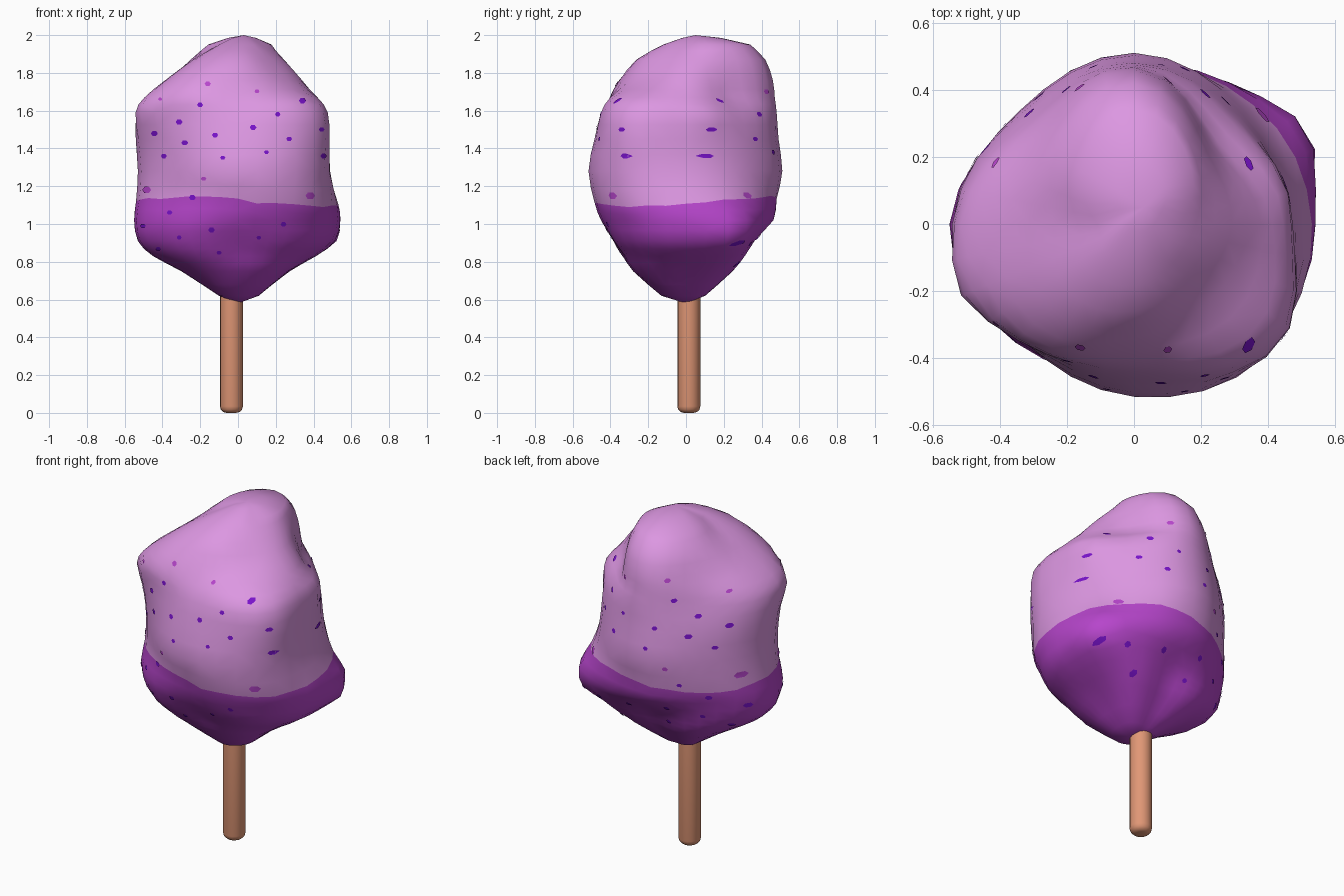
import bpy, bmesh, math, random
from mathutils import Vector
from mathutils.bvhtree import BVHTree

if "Cube" in bpy.data.objects:
    bpy.data.objects.remove(bpy.data.objects["Cube"])

random.seed(4)


def material(name, rgb):
    m = bpy.data.materials.new(name)
    m.diffuse_color = (*rgb, 1)
    m.use_nodes = True
    m.node_tree.nodes["Principled BSDF"].inputs["Base Color"].default_value = m.diffuse_color
    return m


PINK = material("light pink", (0.72, 0.31, 0.76))
PURPLE = material("purple", (0.47, 0.06, 0.60))
VIOLET = material("violet", (0.19, 0.006, 0.60))
WOOD = material("wood", (0.75, 0.31, 0.18))


def make_object(name, bm, mats, angle=50):
    mesh = bpy.data.meshes.new(name)
    bm.to_mesh(mesh)
    ob = bpy.data.objects.new(name, mesh)
    bpy.context.collection.objects.link(ob)
    for m in mats:
        mesh.materials.append(m)
    bpy.ops.object.select_all(action='DESELECT')
    ob.select_set(True)
    bpy.context.view_layer.objects.active = ob
    bpy.ops.object.shade_smooth_by_angle(angle=math.radians(angle))
    return ob


def spline(a, b, c, d, t):
    return b + 0.5 * t * (c - a + t * (2*a - 5*b + 4*c - d + t * (3*(b - c) + d - a)))


# Lumpy body: height, then radius every 45 degrees starting at +x
RINGS = [
    (0.62, .11, .12, .10, .12, .10, .12, .13, .12),
    (0.75, .27, .31, .23, .31, .30, .30, .28, .30),
    (0.83, .41, .40, .28, .38, .45, .41, .33, .38),
    (0.91, .51, .46, .34, .41, .53, .47, .38, .46),
    (1.02, .54, .52, .46, .45, .55, .50, .45, .51),
    (1.12, .53, .50, .48, .47, .54, .48, .48, .54),
    (1.28, .48, .47, .51, .48, .53, .48, .515, .55),
    (1.45, .47, .45, .49, .47, .54, .48, .48, .54),
    (1.59, .46, .42, .48, .44, .53, .48, .44, .53),
    (1.67, .41, .35, .47, .42, .48, .48, .40, .47),
    (1.76, .34, .32, .46, .38, .38, .42, .34, .32),
    (1.87, .24, .29, .42, .32, .24, .28, .26, .22),
    (1.95, .14, .24, .34, .22, .11, .12, .12, .12),
]
# Corner lumps: angle, height, extra radius, angular spread, height spread
LUMPS = [(29, 0.94, 0.09, 15, 0.11), (203, 1.60, 0.045, 16, 0.12),
         (15, 1.57, 0.025, 15, 0.09), (325, 1.62, 0.02, 15, 0.07),
         (325, 1.42, 0.03, 16, 0.13)]
EDGE_RING, SEG, SUB = 5, 32, 2


def point(row, k):
    """Point on a ring; the colour border ring wobbles in height."""
    ang = 2 * math.pi * k / SEG
    i, t = divmod(k * 8 / SEG, 1)
    i = int(i)
    r = spline(*(RINGS[row][1 + (i + j) % 8] for j in (-1, 0, 1, 2)), t)
    z = RINGS[row][0]
    for la, lz, amount, sa, sz in LUMPS:
        da = (math.degrees(ang) - la + 180) % 360 - 180
        r += amount * math.exp(-(da / sa) ** 2 - ((z - lz) / sz) ** 2)
    if row == EDGE_RING:
        z += 0.024 * math.sin(2 * ang - 0.3) + random.uniform(-.01, .01)
    return Vector((r * math.cos(ang), r * math.sin(ang), z))


keys = [[point(row, k) for k in range(SEG)] for row in range(len(RINGS))]
bm = bmesh.new()
rows = []
last = len(keys) - 1
for i in range(last + 1):
    for s in range(SUB if i < last else 1):
        pick = [keys[min(max(i + j, 0), last)] for j in (-1, 0, 1, 2)]
        rows.append([bm.verts.new(spline(*(p[k] for p in pick), s / SUB)) for k in range(SEG)])
for i in range(len(rows) - 1):
    for k in range(SEG):
        n = (k + 1) % SEG
        f = bm.faces.new((rows[i][k], rows[i][n], rows[i + 1][n], rows[i + 1][k]))
        f.material_index = 1 if i < EDGE_RING * SUB else 0
# Bottom tip and rounded top
bottom = bm.verts.new((0, 0, 0.58))
crown = [bm.verts.new(Vector((0.03, 0.06, 1.99)).lerp(v.co, 0.45)) for v in rows[-1]]
for v in crown:
    v.co.z = 1.985
top = bm.verts.new((0.03, 0.05, 2.0))
for k in range(SEG):
    n = (k + 1) % SEG
    bm.faces.new((bottom, rows[0][n], rows[0][k])).material_index = 1
    bm.faces.new((rows[-1][k], rows[-1][n], crown[n], crown[k]))
    bm.faces.new((crown[k], crown[n], top))
bmesh.ops.triangulate(bm, faces=bm.faces[:])
bmesh.ops.recalc_face_normals(bm, faces=bm.faces[:])
surface = BVHTree.FromBMesh(bm)
make_object("candy_body", bm, [PINK, PURPLE])
bm.free()


# Painted flecks projected from the front and from the back
def flecks(name, places, size, mat, sides=(-1, 1)):
    fb = bmesh.new()
    for x, z in places:
        for side in sides:
            r = size * random.uniform(0.85, 1.25)
            hits = []
            for k in range(7):
                a = k * math.pi / 3
                qx = x + (r * math.cos(a) if k else 0)
                qz = z + (r * 0.85 * math.sin(a) if k else 0)
                loc, nor, _, _ = surface.ray_cast(Vector((qx, side * 2, qz)), Vector((0, -side, 0)))
                if loc:
                    hits.append(loc + nor * 0.004)
            if len(hits) < 7:
                continue
            vs = [fb.verts.new(h) for h in hits]
            for k in range(1, 7):
                tri = [vs[0], vs[k], vs[k % 6 + 1]]
                fb.faces.new(tri if side < 0 else tri[::-1])
    make_object(name, fb, [mat])
    fb.free()


flecks("violet_flecks", [
    (-.44, 1.48), (-.39, 1.36), (-.31, 1.54), (-.28, 1.43), (-.20, 1.63), (-.12, 1.47),
    (-.08, 1.35), (.08, 1.51), (.15, 1.38), (.21, 1.58), (.27, 1.45), (.34, 1.65),
    (.44, 1.50), (.45, 1.36), (-.50, .99), (-.36, 1.06), (-.24, 1.14), (-.31, .93),
    (-.14, .97), (-.42, .87), (-.10, .85), (.11, .93)], 0.015, VIOLET)
flecks("front_violet_fleck", [(.24, 1.0)], 0.013, VIOLET, (-1,))
flecks("back_violet_flecks", [(.47, .90), (.33, .90), (.23, .79)], 0.016, VIOLET, (1,))
flecks("purple_flecks", [(-.41, 1.66), (-.16, 1.74), (.10, 1.70), (-.18, 1.24)], 0.013, PURPLE)
flecks("purple_drips", [(-.48, 1.18), (.38, 1.15)], 0.024, PURPLE)

# Stick with a rounded lower end
bm = bmesh.new()
bmesh.ops.create_cone(bm, cap_ends=True, segments=16, radius1=0.061, radius2=0.061, depth=0.8)
bmesh.ops.translate(bm, verts=bm.verts, vec=(-0.035, 0.015, 0.4))
rim = [e for e in bm.edges if all(v.co.z < 0.01 for v in e.verts)]
bmesh.ops.bevel(bm, geom=rim, offset=0.035, segments=3, profile=0.5, affect='EDGES')
make_object("stick", bm, [WOOD])
bm.free()
